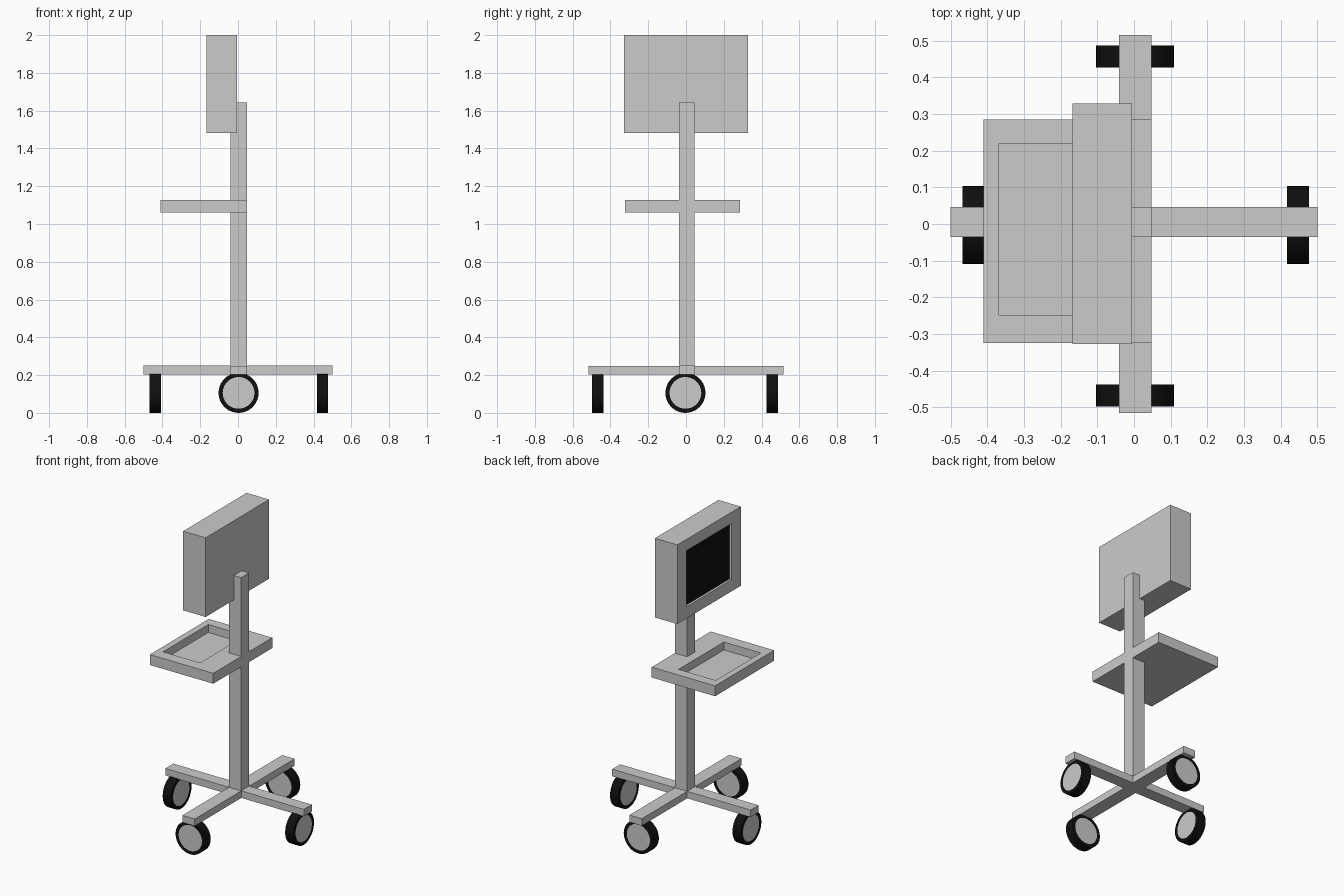
import bpy, bmesh, math
from mathutils import Matrix

if "Cube" in bpy.data.objects:
    bpy.data.objects.remove(bpy.data.objects["Cube"])

black = bpy.data.materials.new("black")
black.diffuse_color = (0.005, 0.005, 0.005, 1)
black.use_nodes = True
black.node_tree.nodes["Principled BSDF"].inputs["Base Color"].default_value = black.diffuse_color


def finish(name, bm, mat=None):
    bmesh.ops.recalc_face_normals(bm, faces=bm.faces)
    me = bpy.data.meshes.new(name)
    bm.to_mesh(me)
    bm.free()
    ob = bpy.data.objects.new(name, me)
    bpy.context.collection.objects.link(ob)
    if mat:
        me.materials.append(mat)
    return ob


def box(name, x, y, z, mat=None):
    bm = bmesh.new()
    bmesh.ops.create_cube(bm, size=1)
    for v in bm.verts:
        v.co = [(r[0] + r[1]) / 2 + c * (r[1] - r[0]) for r, c in zip((x, y, z), v.co)]
    return finish(name, bm, mat)


def cut(ob, x, y, z):
    cutter = box(ob.name + "_cutter", x, y, z)
    cutter.hide_render = True
    cutter.hide_set(True)
    mod = ob.modifiers.new("recess", 'BOOLEAN')
    mod.object = cutter
    mod.operation = 'DIFFERENCE'
    mod.solver = 'EXACT'


def lathe(name, profile, matrix, closed, mat=None, steps=40):
    """Revolve (radius, height) points around local z."""
    bm = bmesh.new()
    rings = []
    for r, h in profile:
        rings.append([bm.verts.new((r * math.cos(a), r * math.sin(a), h))
                      for a in (2 * math.pi * i / steps for i in range(steps))])
    pairs = list(zip(rings, rings[1:]))
    if closed:
        pairs.append((rings[-1], rings[0]))
    else:
        bm.faces.new(rings[0])
        bm.faces.new(rings[-1])
    for a, b in pairs:
        for i in range(steps):
            j = (i + 1) % steps
            bm.faces.new((a[i], a[j], b[j], b[i]))
    bm.transform(matrix)
    ob = finish(name, bm, mat)
    bpy.ops.object.select_all(action='DESELECT')
    ob.select_set(True)
    bpy.context.view_layer.objects.active = ob
    bpy.ops.object.shade_smooth_by_angle(angle=math.radians(30))


# Cross-shaped base
box("base_bar_x", (-0.5, 0.5), (-0.035, 0.047), (0.204, 0.25))
box("base_bar_y", (-0.041, 0.048), (-0.515, 0.515), (0.2035, 0.2495))

# Upright pole, with a thinner top behind the monitor
box("pole", (-0.041, 0.048), (-0.036, 0.046), (0.25, 1.483))
box("pole_top", (-0.006, 0.048), (-0.036, 0.046), (1.483, 1.643))

# Tray with a sunken top
tray = box("tray", (-0.41, 0.048), (-0.324, 0.285), (1.06, 1.128))
cut(tray, (-0.368, -0.10), (-0.248, 0.219), (1.076, 1.2))

# Monitor with a recessed black screen
monitor = box("monitor", (-0.167, -0.005), (-0.327, 0.328), (1.483, 2.0))
cut(monitor, (-0.3, -0.148), (-0.232, 0.235), (1.56, 1.926))
box("screen", (-0.152, -0.147), (-0.232, 0.235), (1.56, 1.926), black)

# Wheels: black tyre ring and grey hub
R, HUB, W = 0.106, 0.084, 0.03
to_x = Matrix.Rotation(math.pi / 2, 4, 'Y')
to_y = Matrix.Rotation(math.pi / 2, 4, 'X')
wheels = {"left": ((-0.438, -0.003), to_x), "right": ((0.447, -0.003), to_x),
          "front": ((0.003, -0.467), to_y), "back": ((0.003, 0.457), to_y)}
for side, ((x, y), rot) in wheels.items():
    m = Matrix.Translation((x, y, R)) @ rot
    lathe(side + "_tyre", [(HUB, -W), (R, -W), (R, W), (HUB, W)], m, True, black)
    lathe(side + "_hub", [(HUB, -W), (HUB, W)], m, False)
